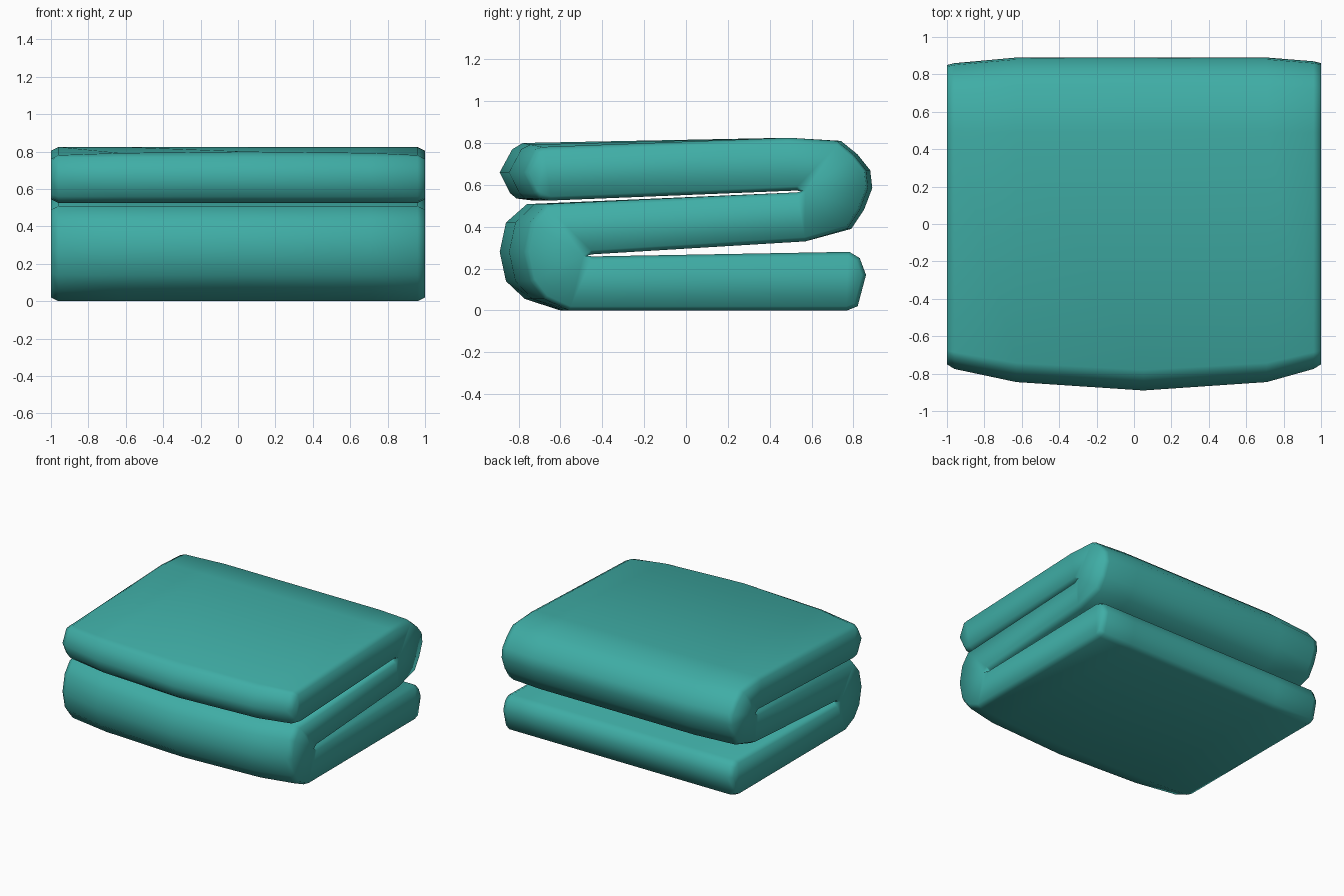
import bpy, bmesh
from mathutils import Vector

if "Cube" in bpy.data.objects:
    bpy.data.objects.remove(bpy.data.objects["Cube"])

# Side profile of the S-folded cloth (y, z), counter-clockwise from the underside
PROFILE = [
    (-0.60, 0.0), (0.77, 0.0), (0.82, 0.02), (0.86, 0.17), (0.83, 0.25), (0.78, 0.28),   # bottom layer, free end
    (-0.45, 0.258), (-0.48, 0.262), (-0.45, 0.268),                                       # lower crease
    (0.57, 0.33), (0.79, 0.39), (0.85, 0.48), (0.89, 0.585), (0.88, 0.67),                # back fold
    (0.82, 0.745), (0.74, 0.81), (0.49, 0.825),
    (-0.78, 0.80), (-0.83, 0.77), (-0.89, 0.66), (-0.84, 0.56), (-0.81, 0.535), (-0.73, 0.525),  # top layer, free end
    (0.53, 0.573), (0.55, 0.569), (0.53, 0.564),                                          # upper crease
    (-0.76, 0.508), (-0.86, 0.42), (-0.89, 0.28), (-0.86, 0.14), (-0.77, 0.055),          # front fold
]

# Stations along x: (x, pull-in of front, pull-in of back fold, edge inset)
STATIONS = [
    (-1.0, 0.12, 0.02, 0.02), (-0.96, 0.115, 0.03, 0.0), (-0.63, 0.045, 0.0, 0.0),
    (0.05, 0.0, 0.0, 0.0),
    (0.71, 0.045, 0.0, 0.0), (0.96, 0.115, 0.02, 0.0), (1.0, 0.12, 0.01, 0.02),
]


def inset(points, amount):
    """Move every profile point inward along its averaged edge normal."""
    result = []
    for i, p in enumerate(points):
        a = (p - points[i - 1]).normalized()
        b = (points[(i + 1) % len(points)] - p).normalized()
        n = Vector((-a.y - b.y, a.x + b.x))
        result.append(p + n.normalized() * amount)
    return result


def section(front, back, amount):
    pts = []
    for y, z in PROFILE:
        z2 = z
        if y < -0.45:
            t = min(1.0, (-0.45 - y) / 0.40)
            z2 -= 0.2 * front * t if z > 0.78 else 0.0
            y += front * t
        elif y > 0.6 and z > 0.35:
            y -= back
        pts.append(Vector((y, z2)))
    return inset(pts, amount) if amount else pts


# Loft the profile through the stations and close both ends
bm = bmesh.new()
rings = []
for x, front, back, amount in STATIONS:
    rings.append([bm.verts.new((x, p.x, max(0.0, p.y))) for p in section(front, back, amount)])
n = len(PROFILE)
for r, s in zip(rings, rings[1:]):
    for i in range(n):
        j = (i + 1) % n
        bm.faces.new((r[i], r[j], s[j], s[i]))
caps = [bm.faces.new(rings[0]), bm.faces.new(rings[-1])]
bmesh.ops.recalc_face_normals(bm, faces=bm.faces)
bmesh.ops.triangulate(bm, faces=caps)
for f in bm.faces:
    f.smooth = True

mesh = bpy.data.meshes.new("folded_towel")
bm.to_mesh(mesh)
bm.free()
towel = bpy.data.objects.new("folded_towel", mesh)
bpy.context.collection.objects.link(towel)

# Teal cloth
cloth = bpy.data.materials.new("teal_cloth")
cloth.diffuse_color = (0.05, 0.42, 0.38, 1.0)
cloth.use_nodes = True
cloth.node_tree.nodes["Principled BSDF"].inputs["Base Color"].default_value = cloth.diffuse_color
mesh.materials.append(cloth)
